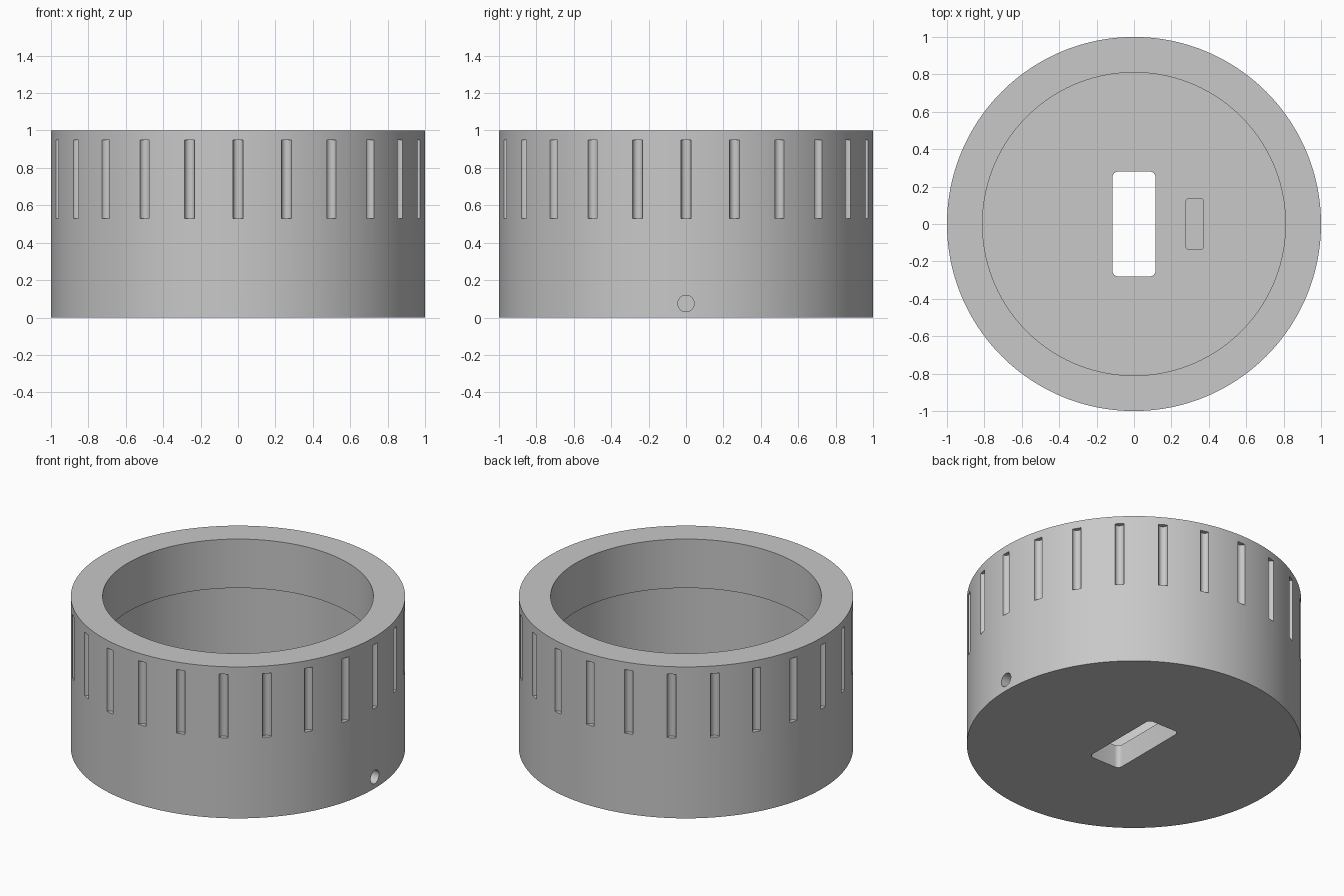
import bpy, bmesh, math
from mathutils import Matrix

if "Cube" in bpy.data.objects:
    bpy.data.objects.remove(bpy.data.objects["Cube"])

SEG = 192

grey = bpy.data.materials.new("plain grey")
grey.diffuse_color = (0.58, 0.58, 0.58, 1)
grey.use_nodes = True
grey.node_tree.nodes["Principled BSDF"].inputs["Base Color"].default_value = grey.diffuse_color


def make_object(name, bm):
    bmesh.ops.recalc_face_normals(bm, faces=bm.faces)
    mesh = bpy.data.meshes.new(name)
    bm.to_mesh(mesh)
    bm.free()
    mesh.materials.append(grey)
    obj = bpy.data.objects.new(name, mesh)
    bpy.context.collection.objects.link(obj)
    return obj


def revolve(name, profile):
    """Closed solid of revolution; first and last rings are capped."""
    bm = bmesh.new()
    rings = []
    for r, z in profile:
        rings.append([bm.verts.new((r * math.cos(2 * math.pi * i / SEG),
                                    r * math.sin(2 * math.pi * i / SEG), z))
                      for i in range(SEG)])
    for a, b in zip(rings, rings[1:]):
        for i in range(SEG):
            j = (i + 1) % SEG
            bm.faces.new((a[i], a[j], b[j], b[i]))
    bm.faces.new(rings[0])
    bm.faces.new(rings[-1])
    return make_object(name, bm)


def rounded_prism(name, cx, hx, hy, radius, z0, z1):
    """Upright prism with a rounded rectangle outline."""
    outline = []
    for k, (sx, sy) in enumerate(((1, 1), (-1, 1), (-1, -1), (1, -1))):
        for s in range(7):
            a = math.pi / 2 * (k + s / 6)
            outline.append((cx + sx * (hx - radius) + radius * math.cos(a),
                            sy * (hy - radius) + radius * math.sin(a)))
    bm = bmesh.new()
    low = [bm.verts.new((x, y, z0)) for x, y in outline]
    high = [bm.verts.new((x, y, z1)) for x, y in outline]
    n = len(outline)
    bm.faces.new(low)
    bm.faces.new(high)
    for i in range(n):
        j = (i + 1) % n
        bm.faces.new((low[i], low[j], high[j], high[i]))
    return make_object(name, bm)


def cylinders(name, radius, depth, matrices, segments):
    bm = bmesh.new()
    for m in matrices:
        bmesh.ops.create_cone(bm, cap_ends=True, segments=segments, radius1=radius,
                              radius2=radius, depth=depth, matrix=m)
    return make_object(name, bm)


def cut(target, cutter):
    cutter.hide_render = True
    mod = target.modifiers.new("cut", 'BOOLEAN')
    mod.operation = 'DIFFERENCE'
    mod.solver = 'EXACT'
    mod.object = cutter
    bpy.context.view_layer.objects.active = target
    bpy.ops.object.modifier_apply(modifier=mod.name)
    bpy.data.objects.remove(cutter, do_unlink=True)


# Cup body: solid floor, thinner lower wall, thicker rim
knob = revolve("knob_body", [(1, 0), (1, 1), (0.81, 1), (0.81, 0.677),
                             (0.85, 0.677), (0.85, 0.15)])

# Grip grooves around the upper outside
grooves = [Matrix.Rotation(math.radians(15 * i), 4, 'Z') @ Matrix.Translation((1, 0, 0.74))
           for i in range(24)]
cut(knob, cylinders("groove_cutter", 0.027, 0.42, grooves, 20))

# Shaft slot through the floor
cut(knob, rounded_prism("slot_cutter", 0, 0.115, 0.28, 0.03, -0.2, 0.4))

# Nut pocket sunk into the floor
cut(knob, rounded_prism("pocket_cutter", 0.325, 0.046, 0.137, 0.015, 0.02, 0.4))

# Radial screw hole from the outside to the slot
hole = Matrix.Translation((0.6, 0, 0.075)) @ Matrix.Rotation(math.pi / 2, 4, 'Y')
cut(knob, cylinders("screw_hole_cutter", 0.044, 1.1, [hole], 32))

# Smooth walls, sharp edges
bpy.ops.object.select_all(action='DESELECT')
knob.select_set(True)
bpy.context.view_layer.objects.active = knob
bpy.ops.object.shade_smooth_by_angle(angle=math.radians(30))
